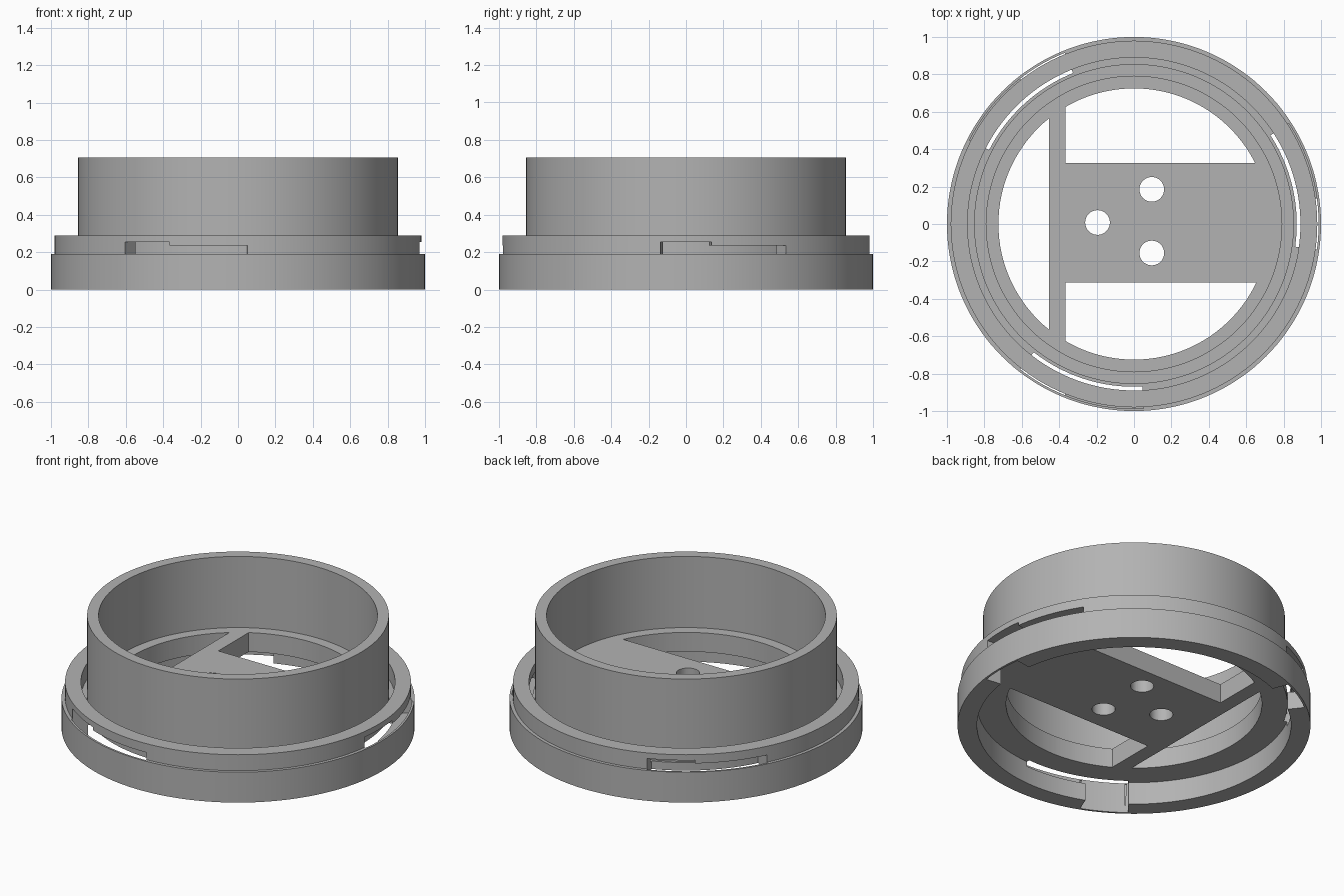
import bpy, bmesh
from math import sin, cos, asin, acos, radians, pi

cube = bpy.data.objects.get("Cube")
if cube:
    bpy.data.objects.remove(cube, do_unlink=True)

SEGMENTS = 144
FLOOR_LOW, FLOOR_TOP = 0.14, 0.26
HOLE_R = 0.725

grey = bpy.data.materials.new("plain grey")
grey.use_nodes = True
grey.diffuse_color = (0.45, 0.45, 0.45, 1)
grey.node_tree.nodes["Principled BSDF"].inputs["Base Color"].default_value = grey.diffuse_color


def add_object(name, bm):
    bmesh.ops.recalc_face_normals(bm, faces=bm.faces)
    mesh = bpy.data.meshes.new(name)
    bm.to_mesh(mesh)
    bm.free()
    obj = bpy.data.objects.new(name, mesh)
    bpy.context.collection.objects.link(obj)
    mesh.materials.append(grey)
    return obj


def lathe(name, profile):
    bm = bmesh.new()
    verts = [bm.verts.new((r, 0, z)) for r, z in profile]
    edges = [bm.edges.new(pair) for pair in zip(verts, verts[1:])]
    bmesh.ops.spin(bm, geom=verts + edges, cent=(0, 0, 0), axis=(0, 0, 1),
                   angle=2 * pi, steps=SEGMENTS, use_merge=True)
    bmesh.ops.remove_doubles(bm, verts=bm.verts, dist=0.0001)
    return add_object(name, bm)


def prism(name, outline, low, high):
    bm = bmesh.new()
    face = bm.faces.new([bm.verts.new((x, y, low)) for x, y in outline])
    top = bmesh.ops.extrude_face_region(bm, geom=[face])["geom"]
    bmesh.ops.translate(bm, vec=(0, 0, high - low),
                        verts=[g for g in top if isinstance(g, bmesh.types.BMVert)])
    obj = add_object(name, bm)
    obj.hide_render = True
    return obj


def arc(radius, start, end, steps=32, cx=0, cy=0):
    angles = [start + (end - start) * i / steps for i in range(steps + 1)]
    return [(cx + radius * cos(a), cy + radius * sin(a)) for a in angles]


def sector(name, start, end, low, high):
    a, b = radians(start), radians(end)
    return prism(name, arc(0.87, a, b) + arc(0.987, b, a), low, high)


# Skirt, groove, tube and solid floor in one turned profile
body = lathe("twist_lock_housing", [
    (0, FLOOR_LOW), (0.89, FLOOR_LOW), (0.89, 0), (1, 0), (1, 0.19), (0.98, 0.19),
    (0.98, 0.29), (0.89, 0.29), (0.89, 0.19), (0.855, 0.19), (0.855, 0.705),
    (0.79, 0.705), (0.79, FLOOR_TOP), (0, FLOOR_TOP)])

cutters = []

# Bayonet slots: an entry notch from below and a shallower twist channel
for turn in (-8, 112, 232):
    cutters.append(sector("slot_entry", turn, turn + 16, -0.1, 0.255))
    cutters.append(sector("slot_channel", turn + 15, turn + 41, 0.11, 0.235))

# Floor openings that leave a T-shaped plate
through = (0.05, 0.4)
side = acos(-0.455 / HOLE_R)
cutters.append(prism("side_opening", arc(HOLE_R, side, 2 * pi - side), *through))
bar = acos(-0.365 / HOLE_R)
for edge, sign in ((0.327, 1), (0.313, -1)):
    outline = arc(HOLE_R, sign * asin(edge / HOLE_R), sign * bar, 48)
    cutters.append(prism("wide_opening", outline + [(-0.365, sign * edge)], *through))

# Three round holes in the plate
for x, y in ((-0.195, 0.008), (0.095, 0.185), (0.095, -0.155)):
    cutters.append(prism("round_hole", arc(0.066, 0, 2 * pi, 40, x, y)[:-1], *through))

for cutter in cutters:
    cut = body.modifiers.new(cutter.name, "BOOLEAN")
    cut.operation = "DIFFERENCE"
    cut.solver = "EXACT"
    cut.object = cutter

# Apply the cuts and drop the cutters
bpy.context.view_layer.update()
graph = bpy.context.evaluated_depsgraph_get()
result = bpy.data.meshes.new_from_object(body.evaluated_get(graph))
body.modifiers.clear()
body.data = result
for cutter in cutters:
    bpy.data.objects.remove(cutter, do_unlink=True)
result.materials.clear()
result.materials.append(grey)

bpy.ops.object.select_all(action="DESELECT")
body.select_set(True)
bpy.context.view_layer.objects.active = body
bpy.ops.object.shade_smooth_by_angle(angle=radians(30))
